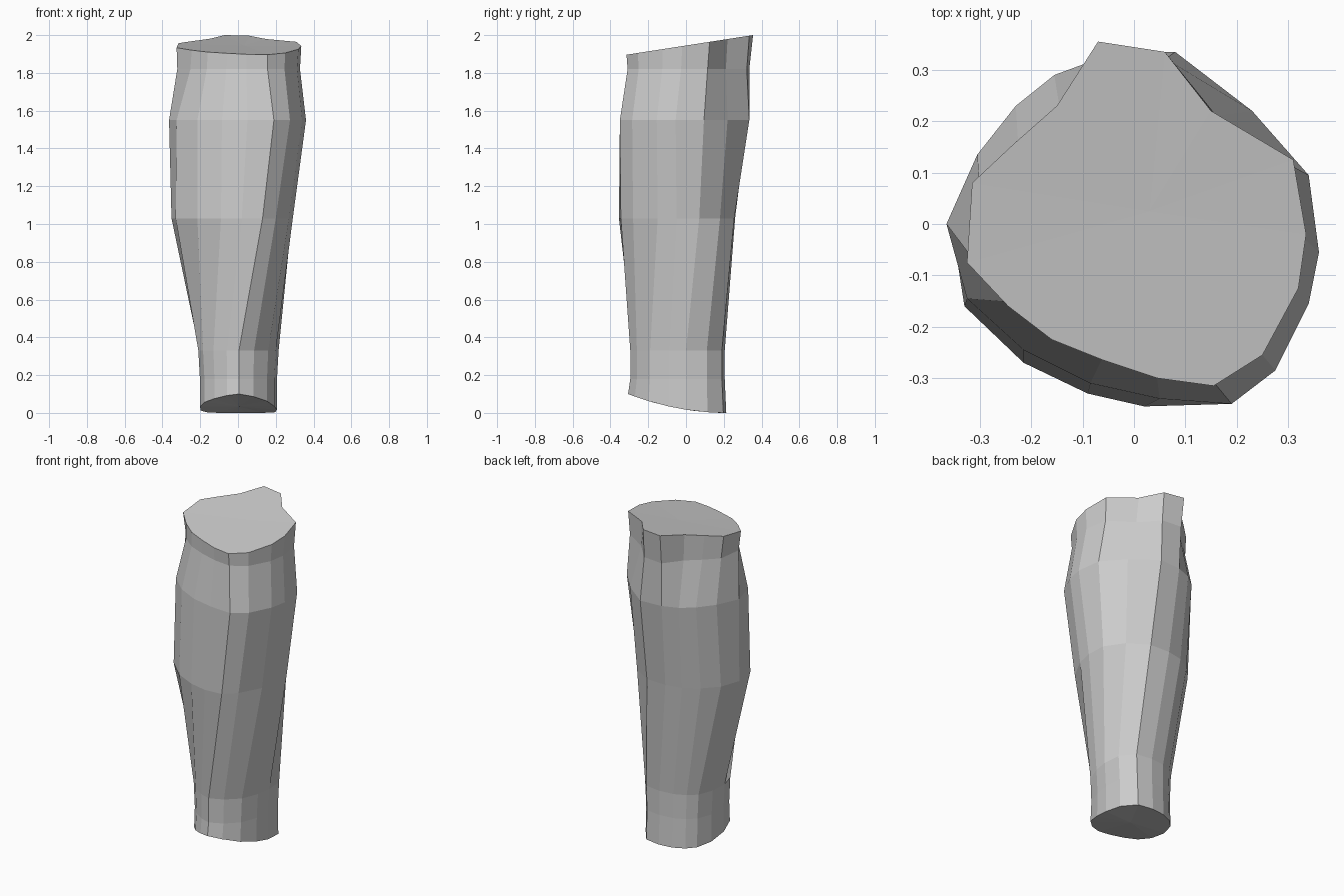
import bpy, bmesh
from mathutils import Vector

if "Cube" in bpy.data.objects:
    bpy.data.objects.remove(bpy.data.objects["Cube"])

# Cross-sections, counter-clockwise from the front ridge (x, y)
top = [(.155, -.315), (.25, -.255), (.32, -.125), (.335, -.02), (.31, .125), (.15, .22),
       (.06, .335), (-.07, .355), (-.15, .23), (-.235, .155), (-.315, .08), (-.325, -.075),
       (-.245, -.16), (-.16, -.225), (-.06, -.265), (.045, -.3)]
calf = [(.19, -.35), (.275, -.285), (.34, -.155), (.36, -.055), (.34, .095), (.23, .22),
        (.08, .335), (-.06, .325), (-.155, .29), (-.23, .23), (-.305, .135), (-.365, 0),
        (-.325, -.145), (-.215, -.245), (-.085, -.31), (.05, -.34)]
middle = [(.13, -.345), (.2, -.28), (.27, -.15), (.29, -.05), (.285, .07), (.21, .18),
          (.09, .255), (-.04, .26), (-.14, .24), (-.23, .185), (-.31, .1), (-.352, -.02),
          (-.33, -.16), (-.215, -.27), (-.09, -.33), (.02, -.355)]
ankle = [(.005, -.295), (.085, -.26), (.16, -.19), (.2, -.09), (.215, 0), (.205, .11),
         (.14, .19), (.04, .205), (-.05, .195), (-.12, .165), (-.17, .12), (-.205, .03),
         (-.21, -.08), (-.185, -.17), (-.13, -.23), (-.06, -.275)]


def scaled(ring, sx, sy):
    return [(x * sx, y * sy) for x, y in ring]


def blend(a, b, t):
    return [tuple(Vector(p).lerp(Vector(q), t)) for p, q in zip(a, b)]


def level(z):
    return lambda y: z


# Rings bottom to top; the two ends are cut on a slope
rings = [
    (scaled(ankle, .96, 1.04), lambda y: .37 * (.213 - y) ** 2),
    (scaled(ankle, .96, 1.0), level(.18)),
    (ankle, level(.33)),
    (middle, level(1.03)),
    (calf, level(1.55)),
    (scaled(blend(top, calf, .2), .965, .96), level(1.82)),
    (top, lambda y: 1.945 + .155 * y),
]

# Lofted lower leg
bm = bmesh.new()
loops = [[bm.verts.new((x, y, height(y))) for x, y in ring] for ring, height in rings]
n = len(top)
for low, high in zip(loops, loops[1:]):
    for i in range(n):
        j = (i + 1) % n
        bm.faces.new((low[i], low[j], high[j], high[i]))

# Fan caps
for loop, centre in ((loops[-1], (.03, .025, 1.945)), (loops[0], (0, -.03, .035))):
    hub = bm.verts.new(centre)
    for i in range(n):
        bm.faces.new((loop[i], loop[(i + 1) % n], hub))

bmesh.ops.recalc_face_normals(bm, faces=bm.faces)
mesh = bpy.data.meshes.new("lower_leg")
bm.to_mesh(mesh)
bm.free()
bpy.context.collection.objects.link(bpy.data.objects.new("lower_leg", mesh))
